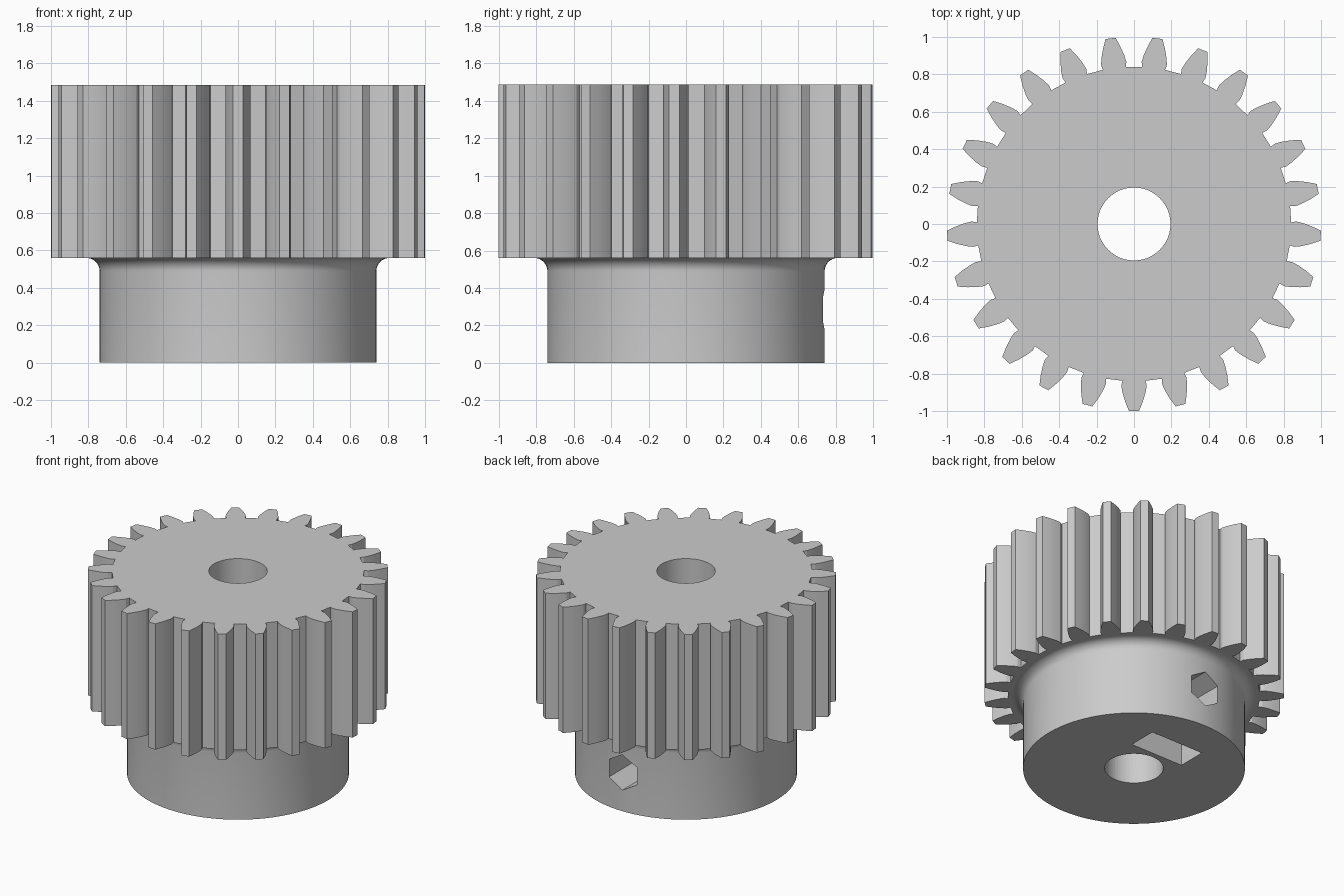
import bpy
import bmesh
from math import sin, cos, pi, radians
from mathutils import Matrix, Vector

if "Cube" in bpy.data.objects:
    bpy.data.objects.remove(bpy.data.objects["Cube"], do_unlink=True)

TEETH = 25
GEAR_BOTTOM, GEAR_TOP = 0.56, 1.485
HUB_R, BORE_R, FILLET = 0.74, 0.195, 0.07
SCREW_Z, SCREW_R = 0.285, 0.13

grey = bpy.data.materials.new("plain grey")
grey.use_nodes = True
grey.diffuse_color = (0.6, 0.6, 0.6, 1)
grey.node_tree.nodes["Principled BSDF"].inputs["Base Color"].default_value = (0.6, 0.6, 0.6, 1)


def make(name, bm):
    bmesh.ops.recalc_face_normals(bm, faces=bm.faces)
    mesh = bpy.data.meshes.new(name)
    bm.to_mesh(mesh)
    bm.free()
    mesh.materials.append(grey)
    obj = bpy.data.objects.new(name, mesh)
    bpy.context.collection.objects.link(obj)
    return obj


def prism(name, outline, z0, z1):
    bm = bmesh.new()
    face = bm.faces.new([bm.verts.new((x, y, z0)) for x, y in outline])
    ext = bmesh.ops.extrude_face_region(bm, geom=[face])
    top = [v for v in ext["geom"] if isinstance(v, bmesh.types.BMVert)]
    bmesh.ops.translate(bm, vec=(0, 0, z1 - z0), verts=top)
    return make(name, bm)


def lathe(name, profile, steps):
    bm = bmesh.new()
    verts = [bm.verts.new((r, 0, z)) for r, z in profile]
    edges = [bm.edges.new(pair) for pair in zip(verts, verts[1:])]
    bmesh.ops.spin(bm, geom=verts + edges, axis=(0, 0, 1), cent=(0, 0, 0),
                   angle=2 * pi, steps=steps)
    bmesh.ops.remove_doubles(bm, verts=bm.verts, dist=1e-5)
    return make(name, bm)


def combine(body, tool, operation):
    mod = body.modifiers.new(tool.name, 'BOOLEAN')
    mod.object, mod.operation, mod.solver = tool, operation, 'EXACT'
    bpy.context.view_layer.objects.active = body
    bpy.ops.object.modifier_apply(modifier=mod.name)
    bpy.data.objects.remove(tool, do_unlink=True)


# Toothed rim: half of one tooth as (radius, half width), mirrored and repeated
half_tooth = [(0.838, 0.062), (0.865, 0.068), (0.9, 0.062), (0.95, 0.047), (1.0, 0.027)]
flank = [(w, r) for r, w in half_tooth]
tooth = [Vector((-w, -r)) for w, r in flank] + [Vector((w, -r)) for w, r in reversed(flank)]
outline = []
for k in range(TEETH):
    turn = Matrix.Rotation(2 * pi * k / TEETH, 2)
    outline += [turn @ p for p in tooth]
gear = prism("gear", outline, GEAR_BOTTOM, GEAR_TOP)

# Hub with a concave fillet under the rim
profile = [(0, 0), (HUB_R, 0)]
for i in range(9):
    a = pi / 2 * i / 8
    profile.append((HUB_R + FILLET * (1 - cos(a)), GEAR_BOTTOM - FILLET * (1 - sin(a))))
profile += [(HUB_R + FILLET, GEAR_BOTTOM + 0.05), (0, GEAR_BOTTOM + 0.05)]
combine(gear, lathe("hub", profile, 96), 'UNION')

# Shaft bore
circle = [(BORE_R * cos(2 * pi * i / 48), BORE_R * sin(2 * pi * i / 48)) for i in range(48)]
combine(gear, prism("bore_cutter", circle, -0.1, 1.6), 'DIFFERENCE')

# Six-sided set screw hole from the back of the hub into the bore
hexagon = [(SCREW_R * cos(radians(90 + 60 * i)), SCREW_R * sin(radians(90 + 60 * i)))
           for i in range(6)]
screw = prism("screw_cutter", hexagon, 0, 0.9)
screw.data.transform(Matrix.Translation((0, 0, SCREW_Z)) @ Matrix.Rotation(-pi / 2, 4, 'X'))
combine(gear, screw, 'DIFFERENCE')

# Nut slot open at the bottom
slot = [(-0.215, 0.235), (0.215, 0.235), (0.215, 0.447), (-0.215, 0.447)]
combine(gear, prism("slot_cutter", slot, -0.1, 0.5), 'DIFFERENCE')

# Smooth shading on the round parts
bpy.ops.object.select_all(action='DESELECT')
gear.select_set(True)
bpy.context.view_layer.objects.active = gear
bpy.ops.object.shade_smooth_by_angle(angle=radians(15))
